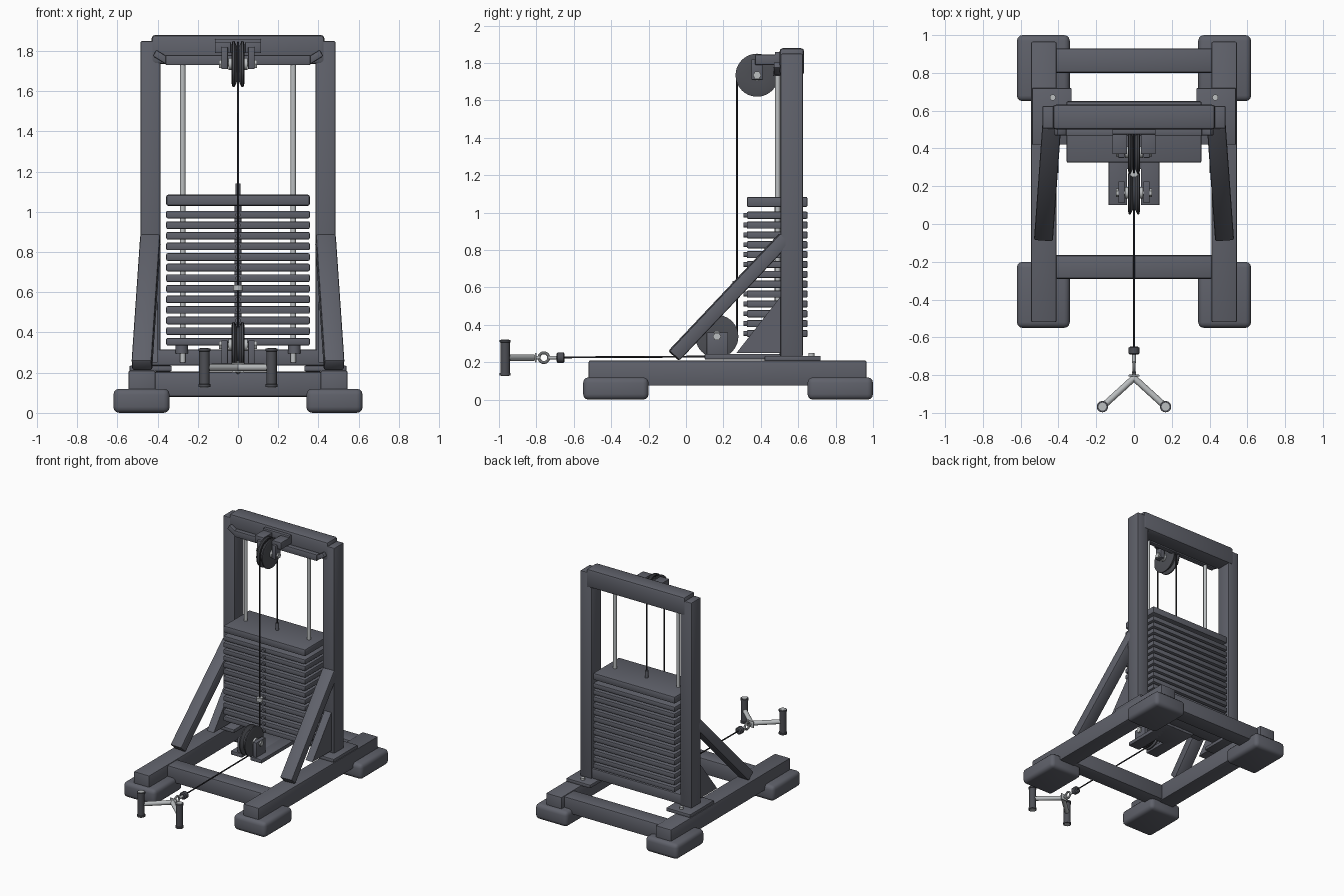
import bpy, bmesh, math
from mathutils import Vector

if "Cube" in bpy.data.objects:
    bpy.data.objects.remove(bpy.data.objects["Cube"], do_unlink=True)


def material(name, rgb):
    m = bpy.data.materials.new(name)
    m.use_nodes = True
    m.diffuse_color = (*rgb, 1)
    m.node_tree.nodes["Principled BSDF"].inputs["Base Color"].default_value = (*rgb, 1)
    return m


FRAME = material("charcoal frame", (0.115, 0.12, 0.145))
STEEL = material("brushed steel", (0.5, 0.52, 0.53))
RUBBER = material("dark rubber", (0.075, 0.078, 0.09))
CABLE = material("black cable", (0.025, 0.025, 0.03))


def finish(bm, name, mat, angle=35):
    bmesh.ops.recalc_face_normals(bm, faces=bm.faces)
    me = bpy.data.meshes.new(name)
    bm.to_mesh(me)
    bm.free()
    me.materials.append(mat)
    ob = bpy.data.objects.new(name, me)
    bpy.context.collection.objects.link(ob)
    bpy.ops.object.select_all(action="DESELECT")
    ob.select_set(True)
    bpy.context.view_layer.objects.active = ob
    bpy.ops.object.shade_smooth_by_angle(angle=math.radians(angle))
    return ob


def box(name, x, y, z, mat=FRAME, bevel=0.008, segments=2):
    """Bevelled box given by its (low, high) range on each axis."""
    bm = bmesh.new()
    bmesh.ops.create_cube(bm, size=1)
    for v in bm.verts:
        v.co = [(a + b) / 2 + c * (b - a) for (a, b), c in zip((x, y, z), v.co)]
    if bevel:
        bmesh.ops.bevel(bm, geom=bm.edges[:], offset=bevel, segments=segments,
                        profile=0.5, affect="EDGES")
    return finish(bm, name, mat)


def beam(name, a, b, w, h, mat=FRAME, bevel=0.01):
    """Box running from point a to point b."""
    a, b = Vector(a), Vector(b)
    n = (b - a).length / 2
    ob = box(name, (-w / 2, w / 2), (-h / 2, h / 2), (-n, n), mat, bevel)
    ob.location = (a + b) / 2
    ob.rotation_euler = (b - a).to_track_quat("Z", "Y").to_euler()
    return ob


def lathe(name, profile, a, direction, mat, sides=24):
    """Spin (distance, radius) points about an axis through a."""
    bm = bmesh.new()
    rings = [[bm.verts.new((r * math.cos(math.tau * i / sides),
                            r * math.sin(math.tau * i / sides), t))
              for i in range(sides)] for t, r in profile]
    for p, q in zip(rings, rings[1:]):
        for i in range(sides):
            j = (i + 1) % sides
            bm.faces.new((p[i], p[j], q[j], q[i]))
    bm.faces.new(rings[0])
    bm.faces.new(rings[-1])
    ob = finish(bm, name, mat)
    ob.location = a
    ob.rotation_euler = Vector(direction).to_track_quat("Z", "Y").to_euler()
    return ob


def rod(name, a, b, r, mat=STEEL, sides=16):
    d = Vector(b) - Vector(a)
    return lathe(name, [(0, r), (d.length, r)], a, d, mat, sides)


def mirror_range(s, lo, hi):
    return tuple(sorted((s * lo, s * hi)))


# Base cross beams and stack support
box("front_cross_beam", (-0.42, 0.42), (-0.29, -0.165), (0.08, 0.205), bevel=0.012)
box("rear_cross_beam", (-0.42, 0.42), (0.80, 0.93), (0.08, 0.205), bevel=0.012)
box("stack_support_beam", (-0.43, 0.43), (0.50, 0.62), (0.235, 0.315))

# Parts on both sides
for s, side in ((1, "left"), (-1, "right")):
    for y, end in (((-0.55, -0.2), "front"), ((0.65, 1.0), "rear")):
        box(f"{side}_{end}_foot", mirror_range(s, 0.34, 0.62), y, (0, 0.12),
            bevel=0.03, segments=3)
    box(f"{side}_rail", mirror_range(s, 0.41, 0.545), (-0.52, 0.965), (0.075, 0.21))
    box(f"{side}_post_plate", mirror_range(s, 0.33, 0.54), (0.42, 0.72), (0.207, 0.235),
        bevel=0.006)
    rod(f"{side}_plate_bolt", (s * 0.43, 0.67, 0.23), (s * 0.43, 0.67, 0.25), 0.016)
    box(f"{side}_post", mirror_range(s, 0.385, 0.485), (0.505, 0.625), (0.23, 1.85))
    beam(f"{side}_brace", (s * 0.478, -0.065, 0.235), (s * 0.435, 0.53, 0.865), 0.1, 0.075)
    # Triangular gusset in front of the post
    bm = bmesh.new()
    tri = [bm.verts.new((s * 0.40, y, z)) for y, z in ((0.27, 0.25), (0.52, 0.25), (0.52, 0.57))]
    face = bm.faces.new(tri)
    ext = bmesh.ops.extrude_face_region(bm, geom=[face])
    bmesh.ops.translate(bm, vec=(s * 0.06, 0, 0),
                        verts=[e for e in ext["geom"] if isinstance(e, bmesh.types.BMVert)])
    finish(bm, f"{side}_gusset", FRAME)
    # Guide rod and its collar
    rod(f"{side}_guide_rod", (s * 0.275, 0.49, 0.25), (s * 0.275, 0.49, 1.76), 0.014)
    rod(f"{side}_rod_collar", (s * 0.28, 0.49, 0.295), (s * 0.28, 0.49, 0.34), 0.032, FRAME)
    beam(f"{side}_guide_bar_end", (s * 0.35, 0.487, 1.75), (s * 0.415, 0.487, 1.79),
         0.035, 0.035, bevel=0.005)

# Top of the frame
box("top_beam", (-0.43, 0.43), (0.50, 0.632), (1.735, 1.88), bevel=0.018)
box("guide_bar", (-0.36, 0.36), (0.465, 0.505), (1.73, 1.78), bevel=0.005)

# Weight stack with a selector stud on each plate
PITCH = 0.0527
for i in range(13):
    z = 0.335 + i * PITCH
    box(f"weight_plate_{i + 1}", (-0.357, 0.357), (0.325, 0.65), (z, z + 0.038), bevel=0.007)
    rod(f"selector_stud_{i + 1}", (0, 0.33, z + 0.019), (0, 0.308, z + 0.019), 0.013, FRAME, 12)
box("top_weight_plate", (-0.357, 0.357), (0.325, 0.65), (1.03, 1.085), bevel=0.01)
rod("selector_shaft", (0, 0.49, 0.33), (0, 0.49, 1.08), 0.018, FRAME)
rod("stack_anchor", (0, 0.49, 1.08), (0, 0.49, 1.14), 0.013, FRAME)


# Grooved pulley with axle and nuts
def pulley(name, y, z, r):
    groove = [(-0.032, 0.045), (-0.032, r - 0.02), (-0.027, r), (-0.018, r), (-0.006, r - 0.025),
              (0.006, r - 0.025), (0.018, r), (0.027, r), (0.032, r - 0.02), (0.032, 0.045)]
    lathe(name, groove, (0, y, z), (1, 0, 0), RUBBER, 40)
    rod(name + "_axle", (-0.095, y, z), (0.095, y, z), 0.013)
    for s in (-1, 1):
        rod(name + "_hub", (s * 0.03, y, z), (s * 0.047, y, z), 0.03)
        rod(name + "_nut", (s * 0.082, y, z), (s * 0.094, y, z), 0.022, STEEL, 6)


R = 0.115
UP_Y, UP_Z, LOW_Y, LOW_Z = 0.38, 1.735, 0.165, 0.338
pulley("upper_pulley", UP_Y, UP_Z, R)
pulley("lower_pulley", LOW_Y, LOW_Z, R)
for s, side in ((1, "left"), (-1, "right")):
    box(f"{side}_upper_arm", mirror_range(s, 0.036, 0.115), (0.37, 0.51), (1.79, 1.845), bevel=0.004)
    box(f"{side}_upper_cheek", mirror_range(s, 0.05, 0.083), (0.35, 0.41), (1.71, 1.82), bevel=0.004)
    box(f"{side}_lower_cheek", mirror_range(s, 0.05, 0.083), (0.11, 0.225), (0.235, 0.36), bevel=0.004)
    box(f"{side}_pulley_base", mirror_range(s, 0.036, 0.135), (0.10, 0.52), (0.215, 0.245), bevel=0.005)
box("upper_arm_plate", (-0.115, 0.115), (0.475, 0.505), (1.79, 1.86), bevel=0.004)
box("pulley_base_bridge", (-0.135, 0.135), (0.29, 0.52), (0.215, 0.245), bevel=0.005)

# Cable over both pulleys and out to the handles
g = R - 0.008
path = [(0, UP_Y + g, 1.12)]
path += [(0, UP_Y + g * math.cos(math.pi * i / 16), UP_Z + g * math.sin(math.pi * i / 16))
         for i in range(17)]
path += [(0, LOW_Y + g * math.cos(math.pi * i / 16), LOW_Z - g * math.sin(math.pi * i / 16))
         for i in range(9)]
path.append((0, -0.74, 0.226))
curve = bpy.data.curves.new("cable", "CURVE")
curve.dimensions = "3D"
curve.bevel_depth = 0.005
curve.bevel_resolution = 2
spline = curve.splines.new("POLY")
spline.points.add(len(path) - 1)
for p, co in zip(spline.points, path):
    p.co = (*co, 1)
curve.materials.append(CABLE)
bpy.context.collection.objects.link(bpy.data.objects.new("cable", curve))
rod("cable_clip", (0, LOW_Y + g, 0.608), (0, LOW_Y + g, 0.636), 0.024)

# Handle assembly
H = 0.225
lathe("cable_stopper", [(0, 0.02), (0.006, 0.028), (0.037, 0.028), (0.043, 0.02)],
      (0, -0.692, H), (0, 1, 0), RUBBER)
rod("swivel", (0, -0.735, H), (0, -0.69, H), 0.01)
bpy.ops.mesh.primitive_torus_add(major_radius=0.026, minor_radius=0.008, major_segments=24,
                                 minor_segments=10, location=(0, -0.76, H),
                                 rotation=(0, math.pi / 2, 0))
ring = bpy.context.object
ring.name = "swivel_ring"
ring.data.materials.append(STEEL)
bpy.ops.object.shade_smooth_by_angle()
box("handle_yoke", (-0.03, 0.03), (-0.808, -0.798), (H - 0.025, H + 0.025), STEEL, 0.003)
rod("yoke_pin", (0, -0.82, H), (0, -0.78, H), 0.01)
for s, side in ((1, "left"), (-1, "right")):
    x, y = s * 0.167, -0.967
    rod(f"{side}_handle_arm", (0, -0.815, H), (x, y, H), 0.017)
    lathe(f"{side}_grip", [(0, 0.03), (0.012, 0.03), (0.014, 0.026), (0.176, 0.026),
                           (0.178, 0.03), (0.19, 0.03)], (x, y, 0.13), (0, 0, 1), RUBBER)
    rod(f"{side}_grip_core", (x, y, 0.127), (x, y, 0.323), 0.021)
